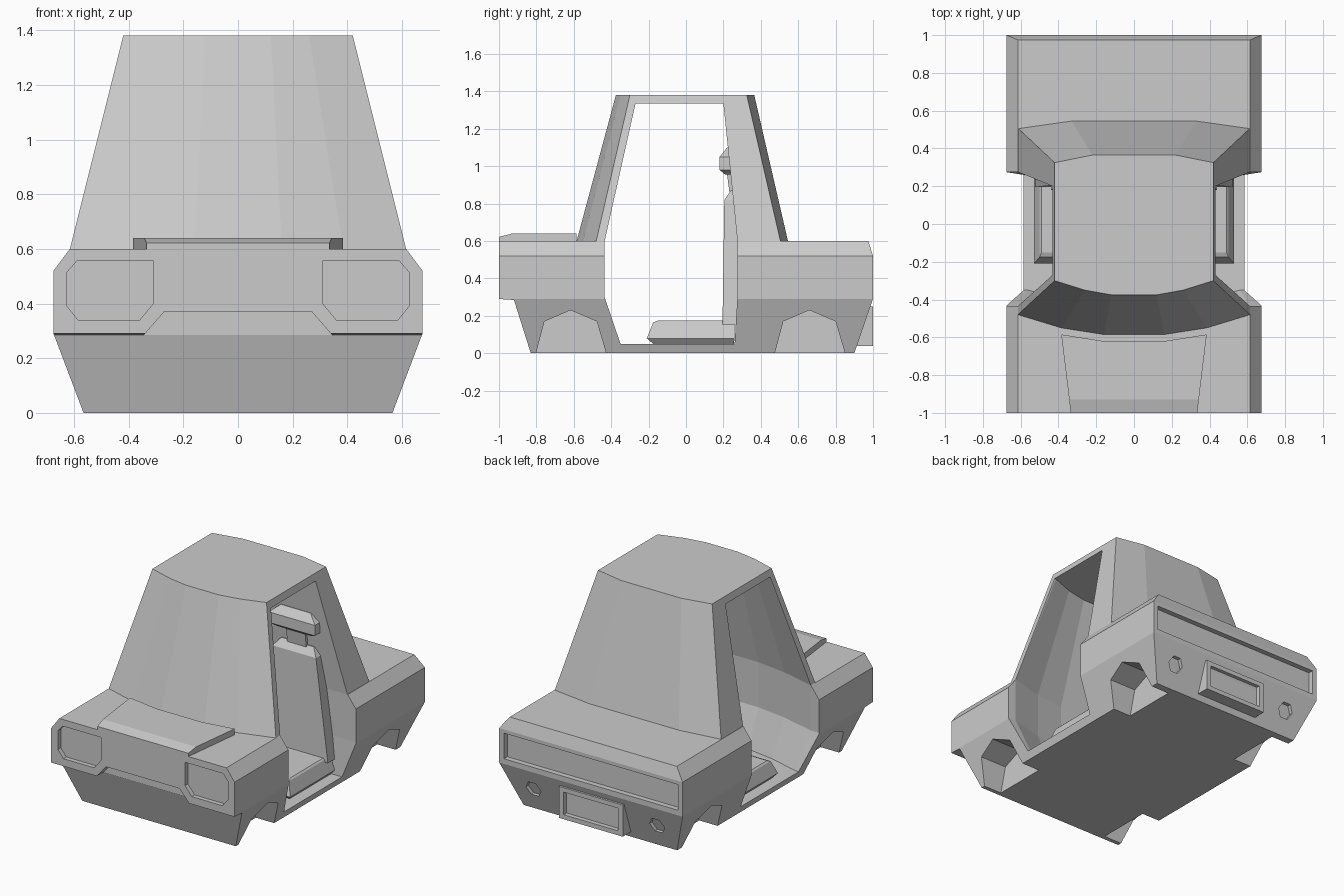
import bpy, bmesh, math

if "Cube" in bpy.data.objects:
    bpy.data.objects.remove(bpy.data.objects["Cube"])


def loft(name, rings):
    """Solid skinned through rings of equal point count, capped at both ends."""
    bm = bmesh.new()
    loops = [[bm.verts.new(p) for p in r] for r in rings]
    n = len(loops[0])
    for a, b in zip(loops, loops[1:]):
        for i in range(n):
            j = (i + 1) % n
            bm.faces.new((a[i], a[j], b[j], b[i]))
    bm.faces.new(loops[0])
    bm.faces.new(loops[-1])
    bmesh.ops.recalc_face_normals(bm, faces=bm.faces)
    me = bpy.data.meshes.new(name)
    bm.to_mesh(me)
    bm.free()
    ob = bpy.data.objects.new(name, me)
    bpy.context.collection.objects.link(ob)
    return ob


def sym(half, z):
    """Horizontal ring from its x > 0 half, mirrored across x = 0."""
    return [(x, y, z) for x, y in half] + [(-x, y, z) for x, y in reversed(half)]


def rect(x0, x1, y0, y1, z):
    return [(x0, y0, z), (x1, y0, z), (x1, y1, z), (x0, y1, z)]


def along_y(name, pts, y0, y1):
    return loft(name, [[(x, y, z) for x, z in pts] for y in (y0, y1)])


def cut(target, cutters):
    for c in cutters:
        c.hide_render = True
        m = target.modifiers.new("cut", 'BOOLEAN')
        m.operation, m.solver, m.object = 'DIFFERENCE', 'EXACT', c
        bpy.context.view_layer.objects.active = target
        bpy.ops.object.modifier_apply(modifier=m.name)


# Lower car body
body = loft("body", [rect(-w, w, f, r, z) for z, w, f, r in (
    (0, .565, -.83, .90), (.285, .673, -.92, .998), (.29, .675, -1, 1),
    (.52, .675, -1, 1), (.60, .615, -1, .975))])

# Cabin with bowed windscreen and rear window
cabin = loft("cabin", [
    sym([(.16, -.585), (.385, -.55), (.615, -.48), (.612, .505), (.33, .545)], .60),
    sym([(.12, -.375), (.26, -.35), (.42, -.30), (.42, .325), (.22, .365)], 1.38)])

# Interior space, open through both sides
rings = []
for z, w, f, r in ((.05, .56, -.35, .26), (.30, .615, -.435, .275),
                   (.60, .615, -.435, .275), (1.335, .42, -.27, .20)):
    rings.append(sym([(.27 * w, f - .09), (.62 * w, f - .06), (w, f), (.9, f), (.9, r)], z))
interior = loft("interior_cutter", rings)
cut(cabin, [interior])

# Body recesses: front notch, tail lamp strip
cutters = [interior,
           along_y("notch_cutter", [(-.41, .21), (.41, .21), (.27, .37), (-.27, .37)], -1.1, -.925),
           along_y("tail_cutter", [(-.64, .325), (.64, .325), (.64, .495), (-.64, .495)], .965, 1.1)]
for s in (1, -1):
    # Headlight recesses
    lamp = [(.31, .555), (.59, .555), (.625, .515), (.625, .39), (.585, .34), (.36, .34), (.31, .40)]
    cutters.append(along_y("headlight_cutter", [(s * x, z) for x, z in lamp], -1.1, -.97))
    # Wheel wells
    for yc in (-.617, .66):
        arch = [(-.21, -.1), (-.185, 0), (-.14, .17), (0, .23), (.14, .17), (.19, 0), (.22, -.1)]
        cutters.append(loft("wheel_well_cutter",
                            [[(s * x, yc + y, z) for y, z in arch] for x in (.43, .9)]))
    # Hexagonal rear lamp recesses
    hexa = [(s * .455 + .055 * math.cos(a * math.pi / 3), .155 + .055 * math.sin(a * math.pi / 3))
            for a in range(6)]
    cutters.append(loft("rear_lamp_cutter", [[(x, .875 + .345 * z, z) for x, z in hexa],
                                             [(x, 1.2, z) for x, z in hexa]]))
cut(body, cutters)

# Bonnet panel
cols = []
for w, y, mid, top in ((.335, -1, -1, .622), (.343, -.93, -.93, .64), (.385, -.585, -.62, .64)):
    base = [(-w, y), (-.42 * w, mid), (.42 * w, mid), (w, y)]
    cols.append([(x, v, .595) for x, v in base] + [(x, v, top) for x, v in reversed(base)])
loft("bonnet", cols)

# Rear plate holder with recessed face
plate = along_y("plate_holder", [(-.235, .04), (.235, .04), (.235, .25), (-.235, .25)], .88, 1.0)
cut(plate, [along_y("plate_cutter", [(-.2, .07), (.2, .07), (.2, .22), (-.2, .22)], .97, 1.1)])

# Seats with headrests, one each side
for side, s in (("right", 1), ("left", -1)):
    def part(name, sections):
        loft(f"{side}_{name}", [rect(s * a, s * b, f, r, z) for z, a, b, f, r in sections])
    part("seat_cushion", [(.045, .04, .50, -.17, .255), (.08, .02, .53, -.21, .26),
                          (.165, .05, .50, -.175, .26), (.175, .06, .49, -.15, .26)])
    part("seat_back", [(.15, .02, .525, .195, .285), (.82, .11, .43, .205, .285),
                       (.87, .15, .39, .24, .285)])
    part("headrest_post", [(.84, .20, .34, .235, .275), (.99, .20, .34, .215, .26)])
    part("headrest", [(.955, .15, .39, .21, .27), (.98, .10, .44, .18, .26),
                      (1.05, .10, .44, .18, .25), (1.10, .16, .38, .22, .245)])

# Cutters are no longer needed
for ob in list(bpy.data.objects):
    if ob.name.split(".")[0].endswith("_cutter"):
        bpy.data.objects.remove(ob)
